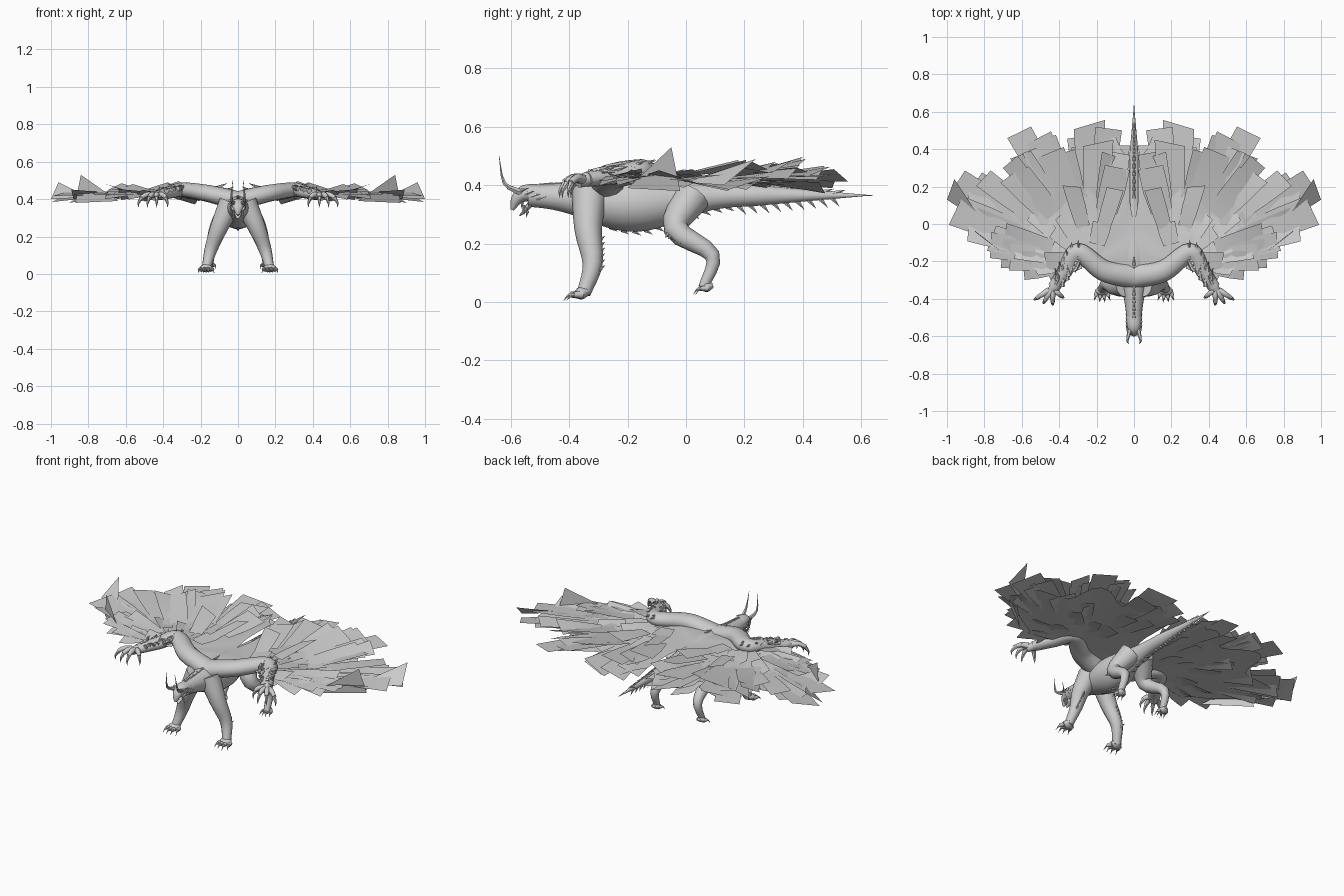
import bpy, bmesh, math, random
from mathutils import Vector

random.seed(4)
if "Cube" in bpy.data.objects:
    bpy.data.objects.remove(bpy.data.objects["Cube"])

grey = bpy.data.materials.new("stone grey")
grey.use_nodes = True
grey.diffuse_color = (.6, .6, .6, 1)
grey.node_tree.nodes["Principled BSDF"].inputs["Base Color"].default_value = grey.diffuse_color


def finish(bm, name, mirror=True, solid=True):
    """Turn a bmesh into a shaded object, mirrored across x when paired."""
    if solid:
        bmesh.ops.recalc_face_normals(bm, faces=bm.faces)
    mesh = bpy.data.meshes.new(name)
    bm.to_mesh(mesh)
    bm.free()
    mesh.materials.append(grey)
    part = bpy.data.objects.new(name, mesh)
    bpy.context.collection.objects.link(part)
    if mirror:
        part.modifiers.new("mirror", 'MIRROR').use_mirror_merge = False
    bpy.ops.object.select_all(action='DESELECT')
    part.select_set(True)
    bpy.context.view_layer.objects.active = part
    bpy.ops.object.shade_smooth_by_angle(angle=math.radians(45))


def smooth_path(points, steps):
    """Catmull-Rom curve through the points."""
    knots = [Vector(point) for point in points]
    knots.insert(0, knots[0] * 2 - knots[1])
    knots.append(knots[-1] * 2 - knots[-2])
    path = []
    for before, start, end, after in zip(knots, knots[1:], knots[2:], knots[3:]):
        leave, arrive = (end - before) / 2, (after - start) / 2
        for step in range(steps):
            t = step / steps
            blend = t * t * (3 - 2 * t)
            path.append(start.lerp(end, blend) + leave * t * (1 - t) ** 2 - arrive * t * t * (1 - t))
    return path + [knots[-2]]


def taper(start, end):
    return lambda t: start + (end - start) * t


def tube(bm, points, radius, sides=12, steps=4, flat=1):
    """Loft rings along a smooth path; radius is a function of the way along."""
    path = smooth_path(points, steps)
    last = len(path) - 1
    across = abs((path[-1] - path[0]).normalized().x) > .8
    reference = Vector((0, 0, 1)) if across else Vector((1, 0, 0))
    rings = []
    for i, centre in enumerate(path):
        along = (path[min(i + 1, last)] - path[max(i - 1, 0)]).normalized()
        wide = (reference - along * along.dot(reference)).normalized()
        high = along.cross(wide) * flat
        size = max(radius(i / last), .001)
        turns = [math.tau * k / sides for k in range(sides)]
        rings.append([bm.verts.new(centre + (wide * math.cos(turn) + high * math.sin(turn)) * size)
                      for turn in turns])
    for near, far in zip(rings, rings[1:]):
        for k in range(sides):
            bm.faces.new((near[k], near[k - 1], far[k - 1], far[k]))
    bm.faces.new(rings[0])
    bm.faces.new(rings[-1])


def spike(bm, base, offset, size=.01, bend=(0, 0, 0)):
    """Curved pointed claw, horn or spine."""
    base, offset = Vector(base), Vector(offset)
    middle = base + offset / 2 + Vector(bend)
    tube(bm, (base, middle, base + offset), taper(size, 0), sides=6, steps=3)


# Body, neck and tail share one swelling-and-tapering rule
NECK, TAIL = -.54, .64


def bulge(y):
    return .06 * math.exp(-((y + .18) / .2) ** 2)


def girth(y):
    return min(.036, .09 * (TAIL - y)) + bulge(y)


def spine_z(y):
    return .365 - bulge(y) / 2


bm = bmesh.new()
stations = [NECK + (TAIL - NECK) * i / 20 for i in range(21)]
tube(bm, [(0, y, spine_z(y)) for y in stations],
     lambda t: girth(NECK + (TAIL - NECK) * t), sides=18, steps=2)
finish(bm, "body", mirror=False)

# Wedge head with a drooping muzzle and open lower jaw
bm = bmesh.new()
tube(bm, ((0, -.49, .37), (0, -.55, .372), (0, -.58, .35), (0, -.595, .315)),
     lambda t: .04 - .033 * t * t, flat=.8)
tube(bm, ((0, -.52, .35), (0, -.55, .315), (0, -.57, .295)), taper(.026, .005), flat=.5)
finish(bm, "head", mirror=False)

bm = bmesh.new()
spike(bm, (.022, -.565, .375), (.006, -.075, .125), .013, (.01, -.02, -.03))
for i in range(4):
    spike(bm, (.032, -.57 + i * .02, .38 - i * .01), (.012, .03, .01), .008)
    spike(bm, (.02, -.56 + i * .006, .34 - i * .01), (.012, -.005, -.02), .006)
finish(bm, "horns")

# Spines along the neck, tail and belly follow the body rule
bm = bmesh.new()
for i in range(26):
    y = -.5 + i * .04
    top, bottom = spine_z(y) + girth(y), spine_z(y) - girth(y)
    if abs(y + .05) > .15:
        spike(bm, (0, y, top - .008), (0, .045, .014), .012)
    if y > -.3:
        spike(bm, (0, y, bottom + .005), (0, .025, -.016 if y < .15 else -.03))
finish(bm, "spines", mirror=False)

# Legs
bm = bmesh.new()
tube(bm, ((.04, -.33, .38), (.1, -.335, .25), (.145, -.32, .13), (.17, -.35, .03)),
     lambda t: .024 + .038 * (1 - t) ** 1.2)
finish(bm, "front_leg")

bm = bmesh.new()
tube(bm, ((.04, .02, .36), (.11, -.035, .25), (.14, .09, .16), (.15, .06, .05)),
     lambda t: .018 + .045 * (1 - t) ** 1.5)
finish(bm, "hind_leg")

# Paws, each with four toes and hooked claws
for name, paw, scale in (("front_foot", Vector((.17, -.36, .03)), 1),
                         ("hind_foot", Vector((.15, .07, .05)), .75)):
    bm = bmesh.new()
    heel, ball = Vector((0, .03, .01)) * scale, Vector((0, -.02, -.005)) * scale
    tube(bm, (paw + heel, paw, paw + ball), lambda t: scale * (.016 + .02 * math.sin(math.pi * t)), flat=.6)
    for k in (-1.5, -.5, .5, 1.5):
        root = paw + Vector((k * .016, abs(k) * .01 - .01, -.005)) * scale
        toe = Vector((k * .007, -.03, 0)) * scale
        tube(bm, (root, root + toe / 2, root + toe), taper(.014 * scale, .01 * scale), sides=8)
        spike(bm, root + toe * .8, toe - Vector((0, 0, .02)), .01 * scale, (0, 0, .006))
    finish(bm, name)

# Ragged tufts behind the leg joints
bm = bmesh.new()
for i in range(6):
    spike(bm, (.11 + i * .009, -.3, .21 - i * .02), (.01, .022, .015), .012)
    spike(bm, (.125, i * .01 - .06, .235 - i * .004), (.025, -.01, -.015))
finish(bm, "leg_tufts")

# Wing arms, folded forward at the elbow into clawed hands
SHOULDER, ELBOW, WRIST = Vector((.16, -.25, .43)), Vector((.3, -.15, .45)), Vector((.43, -.34, .42))
bm = bmesh.new()
tube(bm, ((0, -.28, .39), SHOULDER, ELBOW, ELBOW.lerp(WRIST, .5), WRIST),
     lambda t: .026 + .026 * (1 - t), steps=6, flat=1.25)
finish(bm, "wing_arm")

bm = bmesh.new()
tube(bm, (WRIST.lerp(ELBOW, .2), WRIST, WRIST + Vector((.02, -.03, -.01))), taper(.03, .02))
for k, way in enumerate(((-.05, -.04), (0, -.08), (.04, -.07), (.08, -.05))):
    root = WRIST + Vector((k * .01 - .005, -.015, 0))
    finger = Vector((*way, -.015)) * .8
    tube(bm, (root, root + finger / 2 + Vector((0, 0, .01)), root + finger), taper(.018, .011), sides=8)
    spike(bm, root + finger * .9, finger * .3 - Vector((0, 0, .05)), .012, finger * .15)
finish(bm, "hand")

# Ragged scales along the forearm
bm = bmesh.new()
for i in range(44):
    jitter = Vector((random.uniform(-.035, .025), random.uniform(-.025, .02), .018))
    base = ELBOW.lerp(WRIST, i / 50) + jitter
    spike(bm, base, (random.uniform(-.04, .02), random.uniform(.03, .06), random.uniform(0, .025)), .014)
finish(bm, "arm_scales")

# Wing fan: scalloped reach by angle, shortened at the leading edge and the body
HUB = Vector((.22, -.2, .43))


def reach(angle):
    lobes = .825 - .0014 * angle + .085 * math.cos(math.tau * (angle - 60) / 32)
    limit = min(lobes, max(.4, .44 + .018 * angle))
    inward = -math.cos(math.radians(angle))
    return min(limit, HUB.x / inward) if inward > .01 else limit


def wing_point(angle, distance, side=0, lift=0):
    turn = math.radians(angle)
    out = Vector((math.cos(turn), math.sin(turn), 0))
    across = Vector((-out.y, out.x, 0))
    droop = distance * (.008 * math.sin(angle / 8) - .035)
    point = HUB + out * distance + across * side + Vector((0, 0, droop + lift))
    # The sheet meets over the back and parts around the tail
    parting = min(.022, max(0, point.y * .2))
    point.x = min(max(point.x, parting), 1)
    return point


def sheet(bm, rows):
    """Join rows of points into an open sheet."""
    grid = [[bm.verts.new(point) for point in row] for row in rows]
    for row, following in zip(grid, grid[1:]):
        for k in range(len(row) - 1):
            bm.faces.new((row[k], row[k + 1], following[k + 1], following[k]))


# Smooth wing membrane
bm = bmesh.new()
rows = []
for angle in range(-8, 201, 4):
    length = reach(angle) * (.84 if angle < 100 else 1)
    rows.append([wing_point(angle, length * (k + .1) / 8.1) for k in range(9)])
sheet(bm, rows)
finish(bm, "wing_membrane", solid=False)


def feather(bm, angle, start, end, width):
    """Blunt bent plate pointing outward from the arm."""
    rise = random.uniform(-.02, .055) * min(max(angle / 40, .2), 1)
    tilt = random.uniform(-.03, .03)
    edges = []
    for side in (-1, 1):
        skew = random.uniform(-.04, .01)
        edges.append([wing_point(angle, start + (end - start) * t + skew * t,
                                 side * width * (.4 + .2 * t - .1 * t * t),
                                 .008 + (rise + tilt * side) * t) for t in (0, .5, 1)])
    sheet(bm, edges)


# Overlapping rows of broad feathers, longest at the rim
for name, start, end, count in (("rim_feathers", .55, 1, 19), ("middle_feathers", .45, .88, 16),
                                ("inner_feathers", .3, .68, 11), ("covert_feathers", .15, .42, 6)):
    bm = bmesh.new()
    for i in range(count):
        angle = taper(-3, 106)(i / (count - 1)) + random.uniform(-3, 3)
        length = reach(angle)
        feather(bm, angle, length * start, length * (end + random.uniform(-.05, .01)),
                random.uniform(.1, .17) * (.6 + .4 * end))
    finish(bm, name, solid=False)

# Upturned plates on the leading edge and at the wing tip
bm = bmesh.new()
for corners in (((.64, -.2, .39), (.87, -.02, .38), (.84, -.05, .53)),
                ((.8, 0, .41), (1, .13, .4), (.96, .24, .49))):
    bm.faces.new([bm.verts.new(corner) for corner in corners])
finish(bm, "edge_plates", solid=False)
